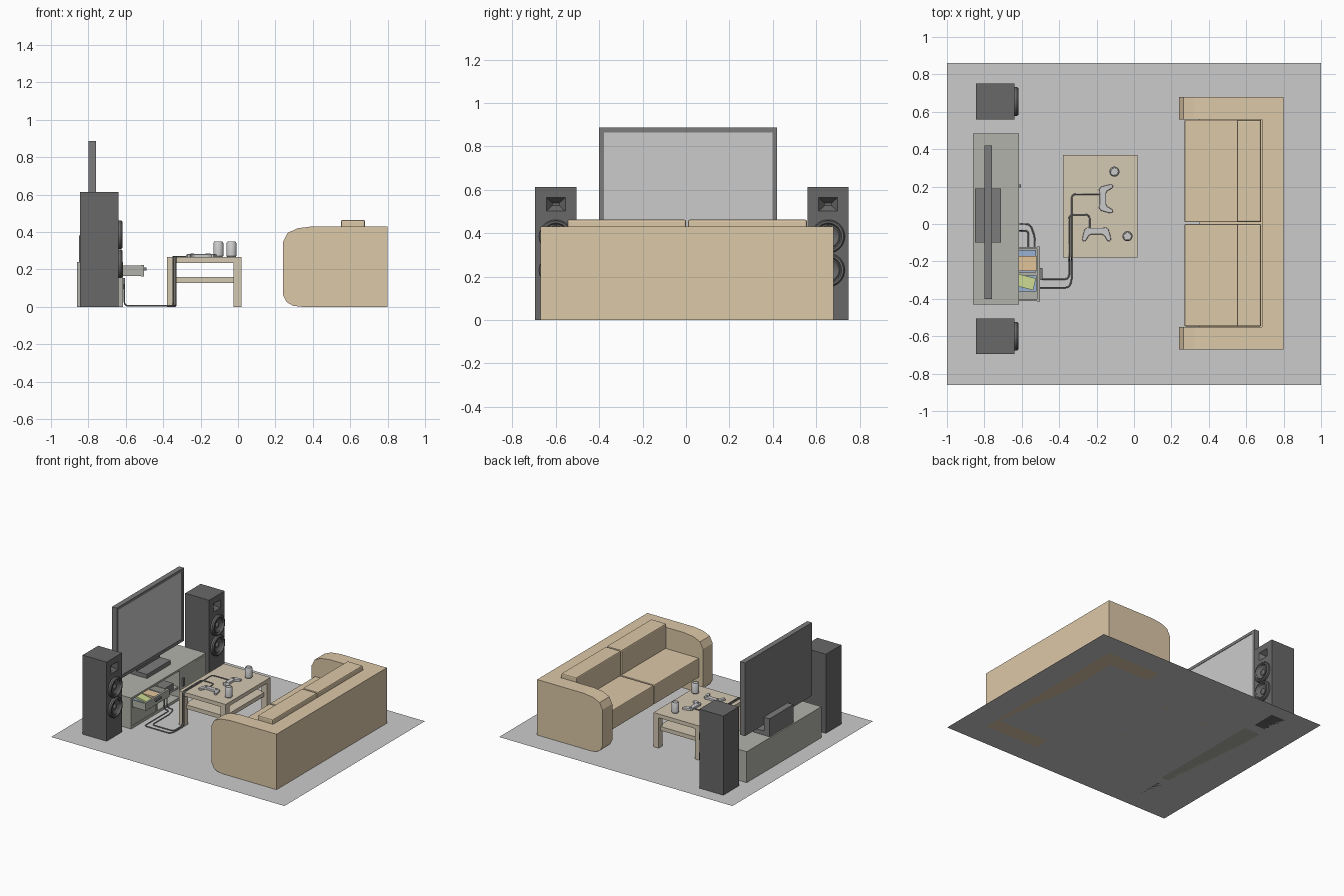
import bpy, bmesh, math
from mathutils import Vector, Matrix

if "Cube" in bpy.data.objects:
    bpy.data.objects.remove(bpy.data.objects["Cube"])


def material(name, r, g, b):
    m = bpy.data.materials.new(name)
    m.diffuse_color = (r, g, b, 1)
    m.use_nodes = True
    m.node_tree.nodes["Principled BSDF"].inputs["Base Color"].default_value = m.diffuse_color
    return m


TAN = material("sofa_tan", 0.72, 0.58, 0.39)
WOOD = material("table_wood", 0.66, 0.58, 0.45)
BLACK = material("speaker_black", 0.14, 0.14, 0.14)
DARK = material("tv_dark", 0.2, 0.2, 0.2)
STAND = material("stand_grey", 0.45, 0.45, 0.41)
CABLE = material("cable_dark", 0.25, 0.25, 0.25)
ORANGE = material("case_orange", 0.75, 0.55, 0.32)
BLUE = material("case_blue", 0.32, 0.45, 0.66)
GREEN = material("case_green", 0.62, 0.72, 0.3)


def finish(name, bm, mat=None, smooth=False):
    bmesh.ops.recalc_face_normals(bm, faces=bm.faces[:])
    me = bpy.data.meshes.new(name)
    bm.to_mesh(me)
    bm.free()
    ob = bpy.data.objects.new(name, me)
    bpy.context.collection.objects.link(ob)
    if mat:
        me.materials.append(mat)
    if smooth:
        bpy.context.view_layer.objects.active = ob
        ob.select_set(True)
        bpy.ops.object.shade_smooth_by_angle(angle=math.radians(35))
        ob.select_set(False)
    return ob


def box(name, x, y, z, mat=None, bevel=0, turn=0):
    bm = bmesh.new()
    size = (x[1] - x[0], y[1] - y[0], z[1] - z[0])
    bmesh.ops.create_cube(bm, size=1, matrix=Matrix.Diagonal((*size, 1)))
    if bevel:
        bmesh.ops.bevel(bm, geom=bm.edges[:], offset=bevel, segments=2, profile=0.5, affect='EDGES')
    ob = finish(name, bm, mat)
    ob.location = (sum(x) / 2, sum(y) / 2, sum(z) / 2)
    ob.rotation_euler.z = turn
    return ob


def extrude(name, pts, vec, mat=None, bevel=0, smooth=False):
    bm = bmesh.new()
    f = bm.faces.new([bm.verts.new(p) for p in pts])
    r = bmesh.ops.extrude_face_region(bm, geom=[f], use_keep_orig=True)
    top = [v for v in r["geom"] if isinstance(v, bmesh.types.BMVert)]
    bmesh.ops.translate(bm, verts=top, vec=vec)
    if bevel:
        edges = [e for e in bm.edges if all(v in top for v in e.verts)]
        bmesh.ops.bevel(bm, geom=edges, offset=bevel, segments=2, profile=0.5, affect='EDGES')
    return finish(name, bm, mat, smooth)


def lathe(name, profile, loc, mat=None, steps=32, rot=(0, 0, 0)):
    bm = bmesh.new()
    vs = [bm.verts.new((r, 0, z)) for r, z in profile]
    es = [bm.edges.new(p) for p in zip(vs, vs[1:])]
    bmesh.ops.spin(bm, geom=vs + es, cent=(0, 0, 0), axis=(0, 0, 1), angle=math.tau, steps=steps)
    bmesh.ops.remove_doubles(bm, verts=bm.verts[:], dist=1e-5)
    ob = finish(name, bm, mat, True)
    ob.location, ob.rotation_euler = loc, rot
    return ob


def cable(name, pts, radius=0.025):
    # polyline with rounded corners, given a round section
    pts = [Vector(p) for p in pts]
    path = [pts[0]]
    for a, b, c in zip(pts, pts[1:], pts[2:]):
        r = min(radius, (a - b).length / 2, (c - b).length / 2)
        p, q = b + (a - b).normalized() * r, b + (c - b).normalized() * r
        path += [p.lerp(b, t).lerp(b.lerp(q, t), t) for t in (0, 0.25, 0.5, 0.75, 1)]
    path.append(pts[-1])
    cu = bpy.data.curves.new(name, 'CURVE')
    cu.dimensions, cu.bevel_depth, cu.bevel_resolution = '3D', 0.004, 1
    cu.use_fill_caps = True
    s = cu.splines.new('POLY')
    s.points.add(len(path) - 1)
    for pt, p in zip(s.points, path):
        pt.co = (*p, 1)
    cu.materials.append(CABLE)
    bpy.context.collection.objects.link(bpy.data.objects.new(name, cu))


# Floor
bm = bmesh.new()
bmesh.ops.create_grid(bm, x_segments=1, y_segments=1, size=1, matrix=Matrix.Diagonal((1, 0.86, 1, 1)))
finish("floor", bm)

# Sofa: rounded arms, back, base and cushions
arm = [(0.8, 0), (0.8, 0.43), (0.40, 0.43), (0.32, 0.42), (0.265, 0.395), (0.24, 0.345),
       (0.24, 0.065), (0.26, 0.025), (0.295, 0.005), (0.34, 0)]
for name, y in (("sofa_arm_near", -0.67), ("sofa_arm_far", 0.56)):
    extrude(name, [(x, y, z) for x, z in arm], (0, 0.12, 0), TAN)
box("sofa_back", (0.685, 0.8), (-0.55, 0.56), (0, 0.43), TAN)
box("sofa_base", (0.35, 0.685), (-0.55, 0.56), (0.06, 0.125), TAN)
for side, y in (("near", (-0.547, 0.0)), ("far", (0.01, 0.557))):
    box("seat_cushion_" + side, (0.27, 0.68), y, (0.12, 0.27), TAN, 0.006)
    box("back_cushion_" + side, (0.55, 0.68), y, (0.27, 0.463), TAN, 0.008)

# Coffee table
box("table_top", (-0.38, 0.02), (-0.18, 0.37), (0.235, 0.265), WOOD)
for x in (-0.38, -0.025):
    for y in (-0.18, 0.325):
        box("table_leg", (x, x + 0.045), (y, y + 0.045), (0, 0.235), WOOD)
box("table_shelf", (-0.355, -0.005), (-0.155, 0.345), (0.127, 0.158), WOOD)

# Drink cans
for x, y in ((-0.105, 0.28), (-0.035, -0.065)):
    lathe("drink_can", [(0, 0), (0.021, 0), (0.027, 0.007), (0.027, 0.075), (0.022, 0.083),
                        (0.02, 0.083), (0.019, 0.08), (0, 0.08)], (x, y, 0.265), None, 24)

# Game controllers
half = [(0, 0.034), (0.03, 0.034), (0.05, 0.037), (0.064, 0.026), (0.074, -0.008), (0.077, -0.03),
        (0.069, -0.038), (0.057, -0.034), (0.042, -0.008), (0.03, -0.001), (0, -0.001)]
outline = half + [(-x, y) for x, y in half[-2:0:-1]]
for x, y, turn in ((-0.2, -0.055, 0), (-0.15, 0.135, math.pi / 2)):
    place = Matrix.Translation((x, y, 0)) @ Matrix.Rotation(turn, 4, 'Z')
    extrude("controller_body", [(px, py, 0.265) for px, py in outline], (0, 0, 0.016), None, 0.005).matrix_world = place
    for s in (-0.045, 0.045):
        knob = lathe("controller_pad", [(0.009, 0), (0.009, 0.006), (0, 0.006)], (0, 0, 0), None, 12)
        knob.matrix_world = place @ Matrix.Translation((s, 0.015, 0.28))

# Media stand: panels, shelf, door and closed lower drawer
X = (-0.86, -0.615)
box("stand_top", X, (-0.43, 0.485), (0.225, 0.24), STAND)
box("stand_bottom", X, (-0.43, 0.485), (0, 0.02), STAND)
box("stand_back", (-0.86, -0.845), (-0.43, 0.485), (0.02, 0.225), STAND)
for y in (-0.43, -0.12, 0.16, 0.47):
    box("stand_upright", X, (y, y + 0.015), (0.02, 0.225), STAND)
box("stand_shelf", (-0.845, -0.625), (-0.105, 0.16), (0.085, 0.1), STAND)
box("stand_door", (-0.64, -0.617), (0.177, 0.468), (0.022, 0.223), STAND)
box("door_handle", (-0.617, -0.603), (0.195, 0.212), (0.095, 0.155), DARK)
box("lower_drawer", (-0.84, -0.617), (-0.413, -0.122), (0.022, 0.155), STAND)
box("game_console", (-0.82, -0.63), (-0.07, 0.11), (0.1, 0.145), DARK)

# Open drawer with game cases
box("drawer_bottom", (-0.8, -0.515), (-0.412, -0.123), (0.165, 0.172), STAND)
for y in (-0.412, -0.133):
    box("drawer_side", (-0.8, -0.515), (y, y + 0.01), (0.165, 0.22), STAND)
box("drawer_front", (-0.518, -0.503), (-0.415, -0.12), (0.163, 0.223), STAND)
box("drawer_handle", (-0.503, -0.49), (-0.3, -0.235), (0.195, 0.21), DARK)
box("case_blue_low", (-0.68, -0.525), (-0.26, -0.14), (0.172, 0.186), BLUE)
box("case_orange", (-0.66, -0.522), (-0.25, -0.172), (0.186, 0.2), ORANGE)
box("case_blue", (-0.67, -0.522), (-0.36, -0.275), (0.172, 0.19), BLUE)
box("case_green", (-0.65, -0.53), (-0.34, -0.275), (0.19, 0.204), GREEN, 0, -0.25)

# Television with inset screen and foot
box("tv_body", (-0.8, -0.768), (-0.4, 0.42), (0.32, 0.887), DARK)
box("tv_screen", (-0.77, -0.762), (-0.378, 0.398), (0.343, 0.865))
for y in ((-0.4, -0.378), (0.398, 0.42)):
    box("tv_frame_side", (-0.77, -0.759), y, (0.32, 0.887), DARK)
for z in ((0.32, 0.343), (0.865, 0.887)):
    box("tv_frame_rail", (-0.77, -0.759), (-0.378, 0.398), z, DARK)
box("tv_foot", (-0.85, -0.71), (-0.1, 0.19), (0.24, 0.272), DARK)
box("tv_rear_support", (-0.85, -0.8), (-0.1, 0.19), (0.272, 0.38), DARK)

# Tower speakers: recessed horn and two woofers each
woofer = [(0.077, 0), (0.077, 0.014), (0.071, 0.022), (0.062, 0.022), (0.056, 0.012), (0.05, 0.016),
          (0.044, 0.012), (0.022, 0.002), (0.019, 0.007), (0.011, 0.012), (0, 0.014)]
for y in (-0.6, 0.655):
    cabinet = box("speaker_cabinet", (-0.845, -0.64), (y - 0.095, y + 0.095), (0, 0.613), BLACK)
    bm = bmesh.new()
    rings = [[bm.verts.new((x, y + sy * w, 0.533 + sz * h)) for sy, sz in ((-1, -1), (1, -1), (1, 1), (-1, 1))]
             for x, w, h in ((-0.675, 0.016, 0.006), (-0.63, 0.052, 0.039))]
    bm.faces.new(rings[0])
    bm.faces.new(rings[1])
    for i in range(4):
        j = (i + 1) % 4
        bm.faces.new((rings[0][i], rings[0][j], rings[1][j], rings[1][i]))
    cutter = finish("horn_cutter", bm, BLACK)
    cutter.hide_render = True
    mod = cabinet.modifiers.new("horn", 'BOOLEAN')
    mod.object, mod.operation, mod.solver = cutter, 'DIFFERENCE', 'EXACT'
    bpy.context.view_layer.objects.active = cabinet
    bpy.ops.object.modifier_apply(modifier="horn")
    bpy.data.objects.remove(cutter)
    for z in (0.385, 0.23):
        lathe("speaker_woofer", woofer, (-0.64, y, z), BLACK, 32, (0, math.pi / 2, 0))

# Controller cables: console, floor, up the table edge, controller
F, T = 0.005, 0.269
cable("cable_near", [(-0.635, -0.035, 0.12), (-0.608, -0.035, 0.12), (-0.608, -0.035, F), (-0.565, -0.035, F),
                     (-0.565, -0.34, F), (-0.346, -0.34, F), (-0.333, -0.3, F), (-0.333, -0.186, F),
                     (-0.333, -0.186, T), (-0.333, 0.16, T), (-0.18, 0.16, T)])
cable("cable_far", [(-0.635, 0.0, 0.12), (-0.608, 0.0, 0.12), (-0.608, 0.0, F), (-0.555, 0.0, F), (-0.53, -0.07, F),
                    (-0.53, -0.295, F), (-0.347, -0.295, F), (-0.347, -0.186, F), (-0.347, -0.186, T),
                    (-0.347, 0.05, T), (-0.237, 0.05, T), (-0.237, -0.025, T)])
